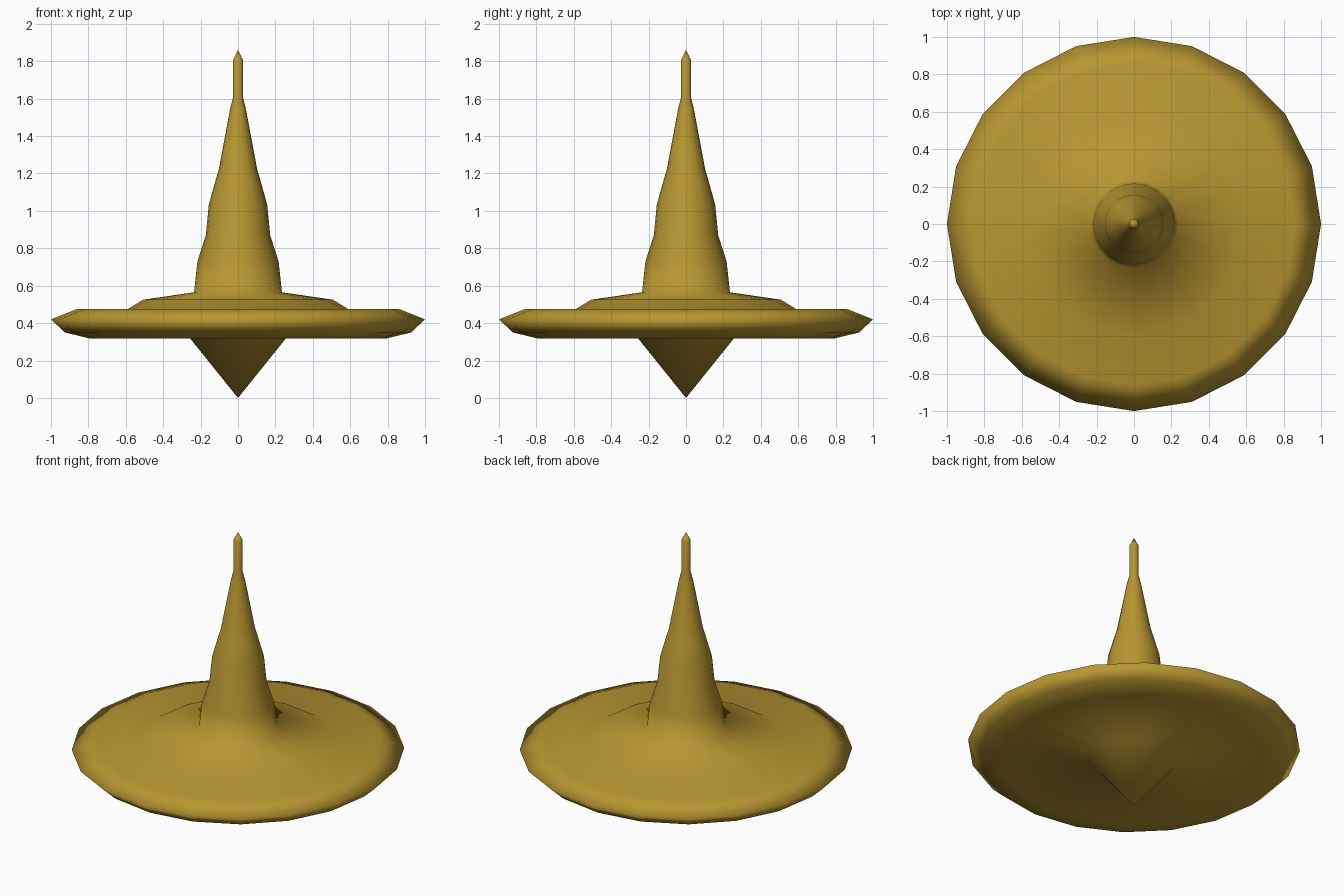
import bpy, bmesh, math

if "Cube" in bpy.data.objects:
    bpy.data.objects.remove(bpy.data.objects["Cube"])

SIDES = 20

# Half profile (radius, height) from the bottom tip to the top of the spire
profile = [
    (0, 0), (0.255, 0.317),                                   # pointed foot
    (0.79, 0.317), (0.925, 0.35), (1.0, 0.42), (0.86, 0.476),  # disc rim
    (0.588, 0.476), (0.508, 0.525), (0.235, 0.565),           # raised centre
    (0.217, 0.73), (0.172, 0.87), (0.156, 1.035),             # stepped spire
    (0.118, 1.17), (0.103, 1.22), (0.043, 1.54),
    (0.028, 1.60), (0.028, 1.805), (0, 1.86),                 # thin stem and point
]

gold = bpy.data.materials.new("old gold")
gold.diffuse_color = (0.48, 0.31, 0.03, 1)
gold.use_nodes = True
gold.node_tree.nodes["Principled BSDF"].inputs["Base Color"].default_value = gold.diffuse_color

# Rings of vertices, with a single vertex at each pole
bm = bmesh.new()
rings = []
for r, z in profile:
    n = SIDES if r else 1
    rings.append([bm.verts.new((r * math.cos(2 * math.pi * i / SIDES),
                                r * math.sin(2 * math.pi * i / SIDES), z))
                  for i in range(n)])

# Join neighbouring rings with quads, or triangles at the poles
for lo, hi in zip(rings, rings[1:]):
    for i in range(SIDES):
        j = i + 1
        corners = [lo[i % len(lo)], lo[j % len(lo)], hi[j % len(hi)], hi[i % len(hi)]]
        face = bm.faces.new(list(dict.fromkeys(corners)))
        face.smooth = True
bmesh.ops.recalc_face_normals(bm, faces=bm.faces)

mesh = bpy.data.meshes.new("spinning_top")
bm.to_mesh(mesh)
bm.free()
mesh.materials.append(gold)
top = bpy.data.objects.new("spinning_top", mesh)
bpy.context.collection.objects.link(top)
